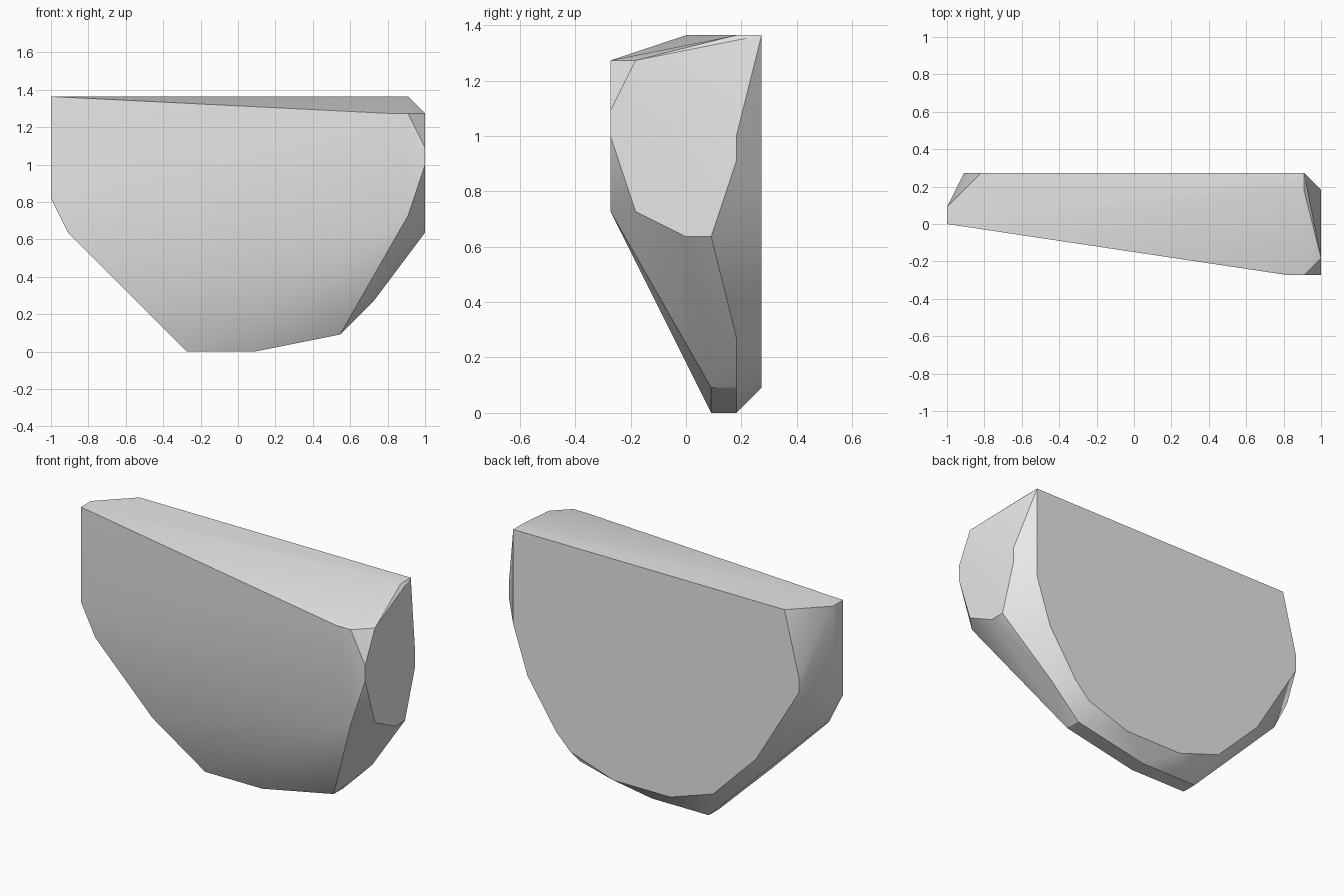
import bpy
import bmesh
import math

# Remove the default cube
default_cube = bpy.data.objects.get("Cube")
if default_cube:
    bpy.data.objects.remove(default_cube, do_unlink=True)

UNIT = 1 / 11  # the chunk is cut on a regular grid


def make_material(name, value):
    material = bpy.data.materials.new(name)
    material.use_nodes = True
    color = (value, value, value, 1)
    material.diffuse_color = color
    material.node_tree.nodes["Principled BSDF"].inputs["Base Color"].default_value = color
    return material


# Flat back outline, as (x, z) on the plane y = 3
back_outline = [(-9, 15), (10, 15), (10, 9), (9, 6), (7, 3), (6, 2), (3, 1),
                (-1, 1), (-4, 2), (-7, 5), (-10, 10), (-10, 11)]
# Broad end facet, as (y, z) on the plane x = 11
end_outline = [(-2, 14), (-3, 12), (-3, 11), (-2, 8), (0, 7), (1, 7), (2, 10), (2, 11)]
# Narrow end facet, as (y, z) on the plane x = -11
narrow_outline = [(0, 15), (1, 15), (1, 9), (0, 9)]
# Narrow foot, as (x, y) on the plane z = 0
foot_outline = [(-3, 1), (1, 1), (1, 2), (-3, 2)]
# Remaining corners: front rim, top notch and chamfered underside
corners = [(9, -3, 14), (10, -3, 14), (10, -3, 8), (10, 2, 15),
           (6, 1, 1), (6, 2, 1), (8, 2, 3),
           (-10, 0, 7), (-10, 1, 7), (-6, 0, 3)]

points = list(corners)
points += [(x, 3, z) for x, z in back_outline]
points += [(11, y, z) for y, z in end_outline]
points += [(-11, y, z) for y, z in narrow_outline]
points += [(x, y, 0) for x, y in foot_outline]

# Wrap the facets in a convex shell
bm = bmesh.new()
for point in points:
    bm.verts.new([c * UNIT for c in point])
hull = bmesh.ops.convex_hull(bm, input=bm.verts[:])
loose = [v for v in bm.verts if not v.link_faces]
bmesh.ops.delete(bm, geom=loose, context="VERTS")
bmesh.ops.dissolve_limit(bm, angle_limit=math.radians(0.5),
                         verts=bm.verts[:], edges=bm.edges[:])
bmesh.ops.recalc_face_normals(bm, faces=bm.faces[:])

mesh = bpy.data.meshes.new("rock_chunk")
bm.to_mesh(mesh)
bm.free()
mesh.materials.append(make_material("light_grey", 0.8))

rock_chunk = bpy.data.objects.new("rock_chunk", mesh)
bpy.context.collection.objects.link(rock_chunk)

# Soft shading across shallow facets, crisp edges elsewhere
bpy.ops.object.select_all(action="DESELECT")
rock_chunk.select_set(True)
bpy.context.view_layer.objects.active = rock_chunk
bpy.ops.object.shade_smooth_by_angle(angle=math.radians(30))
